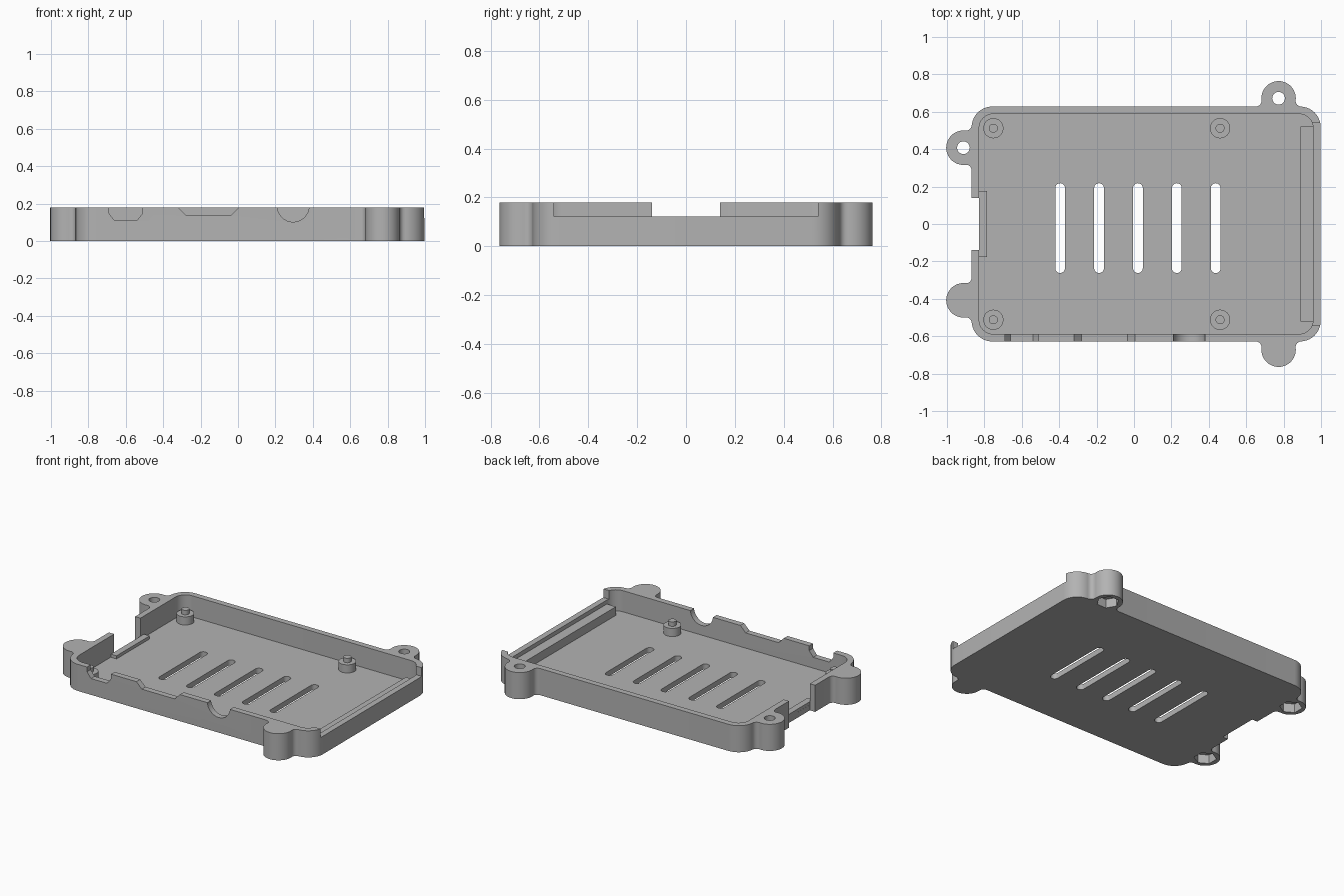
import bpy, bmesh, math
from mathutils import Matrix, Vector

if "Cube" in bpy.data.objects:
    bpy.data.objects.remove(bpy.data.objects["Cube"], do_unlink=True)

grey = bpy.data.materials.new("plain grey")
grey.use_nodes = True
COLOUR = (0.45, 0.45, 0.45, 1)
grey.diffuse_color = COLOUR
grey.node_tree.nodes["Principled BSDF"].inputs["Base Color"].default_value = COLOUR

HEIGHT, FLOOR = 0.18, 0.037
LEFT, RIGHT, SIDE = -0.868, 0.998, 0.628    # outer faces of the tray
WALL = 0.04


def prism(name, points, low, high, matrix=Matrix()):
    """Extrude a flat outline from low to high, then place it."""
    bm = bmesh.new()
    face = bm.faces.new([bm.verts.new((x, y, low)) for x, y in points])
    top = bmesh.ops.extrude_face_region(bm, geom=[face])["geom"]
    verts = [v for v in top if isinstance(v, bmesh.types.BMVert)]
    bmesh.ops.translate(bm, verts=verts, vec=(0, 0, high - low))
    bm.transform(matrix)
    bmesh.ops.recalc_face_normals(bm, faces=bm.faces)
    mesh = bpy.data.meshes.new(name)
    bm.to_mesh(mesh)
    bm.free()
    mesh.materials.append(grey)
    obj = bpy.data.objects.new(name, mesh)
    bpy.context.collection.objects.link(obj)
    return obj


def arc(cx, cy, r, start, end, steps=12):
    angles = [math.radians(start + (end - start) * i / steps) for i in range(steps + 1)]
    return [(cx + r * math.cos(a), cy + r * math.sin(a)) for a in angles]


def circle(cx, cy, r, sides=32):
    return arc(cx, cy, r, 0, 360, sides)[:-1]


def rounded(x0, x1, y0, y1, r, steps=10):
    return (arc(x1 - r, y1 - r, r, 0, 90, steps) + arc(x0 + r, y1 - r, r, 90, 180, steps)
            + arc(x0 + r, y0 + r, r, 180, 270, steps) + arc(x1 - r, y0 + r, r, 270, 360, steps))


def rect(x0, x1, y0, y1):
    return [(x0, y0), (x1, y0), (x1, y1), (x0, y1)]


def combine(target, other, operation):
    mod = target.modifiers.new("cut", "BOOLEAN")
    mod.object, mod.operation, mod.solver = other, operation, "EXACT"
    bpy.context.view_layer.objects.active = target
    bpy.ops.object.modifier_apply(modifier=mod.name)
    bpy.data.objects.remove(other, do_unlink=True)


def lug_outline(d=0.044, r=0.092, f=0.03):
    """Round ear standing d outside a wall on y = 0, blended in by fillets."""
    t = math.sqrt((r + f) ** 2 - (f - d) ** 2)
    lean = math.degrees(math.atan2(f - d, t))
    blend = arc(t, f, f, 270, 180 + lean, 6)
    ear = arc(0, d, r, lean, 180 - lean, 28)
    other = [(-x, y) for x, y in reversed(blend)]
    return [(t, -0.02)] + blend + ear[1:-1] + other + [(-t, -0.02)]


# Tray body with four screw ears
tray = prism("tray", rounded(LEFT, RIGHT, -SIDE, SIDE, 0.11), 0, HEIGHT)
ears = [((0.773, SIDE), 0), ((0.773, -SIDE), 180), ((LEFT, 0.408), 90), ((LEFT, -0.408), 90)]
placements = [Matrix.Translation((*spot, 0)) @ Matrix.Rotation(math.radians(turn), 4, "Z")
              for spot, turn in ears]
for place in placements:
    combine(tray, prism("ear", lug_outline(), 0, HEIGHT, place), "UNION")

# Inner cavity
combine(tray, prism("cavity", rounded(LEFT + WALL, RIGHT - WALL, -SIDE + WALL, SIDE - WALL, 0.075),
                    FLOOR, 0.3), "DIFFERENCE")

# Screw holes with hexagonal nut pockets underneath
for place in placements:
    combine(tray, prism("hole", circle(0, 0.044, 0.034, 24), -0.1, 0.3, place), "DIFFERENCE")
    combine(tray, prism("pocket", circle(0, 0.044, 0.07, 6), -0.1, 0.06, place), "DIFFERENCE")

# Vent slots in the floor
for i in range(5):
    x = -0.395 + 0.208 * i
    combine(tray, prism("slot", rounded(x - 0.026, x + 0.026, -0.262, 0.218, 0.0255, 6),
                        -0.1, 0.1), "DIFFERENCE")

# Port openings in the front wall
upright = Matrix.Rotation(math.radians(90), 4, "X")
ports = [
    [(-0.69, 0.3), (-0.69, 0.148), (-0.66, 0.11), (-0.54, 0.11), (-0.51, 0.148), (-0.51, 0.3)],
    [(-0.36, 0.22), (-0.28, 0.14), (-0.035, 0.14), (0.045, 0.22)],
    circle(0.295, 0.187, 0.085),
]
for outline in ports:
    combine(tray, prism("port", outline, 0.57, 0.7, upright), "DIFFERENCE")

# Lowered end wall and the full-height gap opposite
combine(tray, prism("end_cut", rect(0.93, 1.1, -0.54, 0.54), 0.122, 0.3), "DIFFERENCE")
combine(tray, prism("gap", rect(-1.1, LEFT + WALL, -0.14, 0.14), -0.1, 0.3), "DIFFERENCE")

# Support bars at both ends of the floor
base = FLOOR - 0.01
prism("end_bar", rect(0.89, 0.9575, -0.522, 0.522), base, 0.095)
prism("gap_sill", rect(-0.8275, -0.785, -0.177, 0.177), base, 0.058)

# Standoffs with locating pins
rounds = [tray]
for x in (-0.752, 0.46):
    for y in (-0.512, 0.512):
        rounds.append(prism("standoff", circle(x, y, 0.054), base, 0.092))
        rounds.append(prism("standoff_pin", circle(x, y, 0.024, 20), 0.085, 0.122))

# Smooth the curved walls, keep edges sharp
bpy.ops.object.select_all(action="DESELECT")
for obj in rounds:
    obj.select_set(True)
bpy.context.view_layer.objects.active = tray
bpy.ops.object.shade_smooth_by_angle(angle=math.radians(30))
